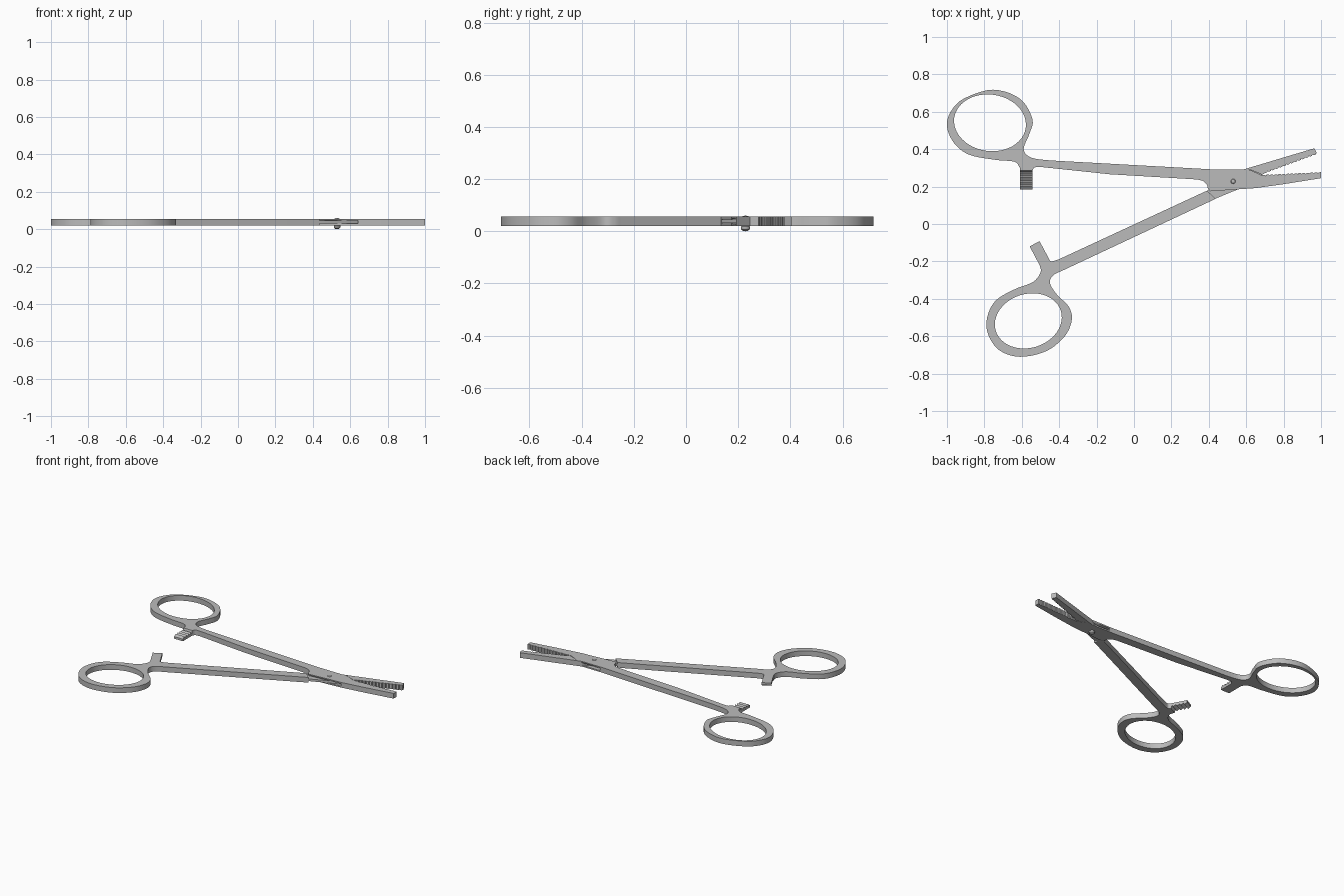
import bpy, bmesh
from math import sin, cos, pi, radians
from mathutils import Vector, Matrix

old = bpy.data.objects.get("Cube")
if old:
    bpy.data.objects.remove(old, do_unlink=True)

steel = bpy.data.materials.new("brushed steel")
steel.use_nodes = True
steel.diffuse_color = (0.5, 0.5, 0.5, 1)
steel.node_tree.nodes["Principled BSDF"].inputs["Base Color"].default_value = (0.5, 0.5, 0.5, 1)

BOTTOM, TOP = 0.021, 0.056
MID = (BOTTOM + TOP) / 2


def smooth(points, steps=5):
    """Rounded path through the points."""
    p = [Vector(q) for q in [points[0]] + points + [points[-1]]]
    out = []
    for a, b, c, d in zip(p, p[1:], p[2:], p[3:]):
        for i in range(steps):
            t = i / steps
            out.append((b * 2 + (c - a) * t + (a * 2 - b * 5 + c * 4 - d) * t * t
                        + (b * 3 - a - c * 3 + d) * t ** 3) / 2)
    return out + [p[-1]]


def ellipse(cx, cy, rx, ry, tilt, n=48):
    turn = Matrix.Rotation(radians(tilt), 2)
    return [Vector((cx, cy)) + turn @ Vector((rx * cos(2 * pi * i / n), ry * sin(2 * pi * i / n)))
            for i in range(n)]


def serrated(a, b, inward, n=14):
    """Gripping teeth along a jaw edge."""
    a, b, inward = Vector(a), Vector(b), Vector(inward)
    out = []
    for i in range(n):
        out += [a.lerp(b, i / n), a.lerp(b, (i + 0.6) / n), a.lerp(b, (i + 0.8) / n) + inward]
    return out + [b]


def shade(obj):
    bpy.ops.object.select_all(action="DESELECT")
    obj.select_set(True)
    bpy.context.view_layer.objects.active = obj
    bpy.ops.object.shade_smooth_by_angle(angle=radians(30))


def plate(name, loops, z0=BOTTOM, z1=TOP, matrix=None):
    """Filled outline with optional holes, extruded between two heights."""
    curve = bpy.data.curves.new(name, "CURVE")
    curve.dimensions = "2D"
    curve.fill_mode = "BOTH"
    curve.extrude = (z1 - z0) / 2
    for loop in loops:
        spline = curve.splines.new("POLY")
        spline.points.add(len(loop) - 1)
        for point, co in zip(spline.points, loop):
            point.co = (co[0], co[1], 0, 1)
        spline.use_cyclic_u = True
    temp = bpy.data.objects.new(name + "_outline", curve)
    bpy.context.collection.objects.link(temp)
    graph = bpy.context.evaluated_depsgraph_get()
    mesh = bpy.data.meshes.new_from_object(temp.evaluated_get(graph))
    bpy.data.objects.remove(temp, do_unlink=True)
    mesh.transform(matrix or Matrix.Translation((0, 0, (z0 + z1) / 2)))
    bm = bmesh.new()
    bm.from_mesh(mesh)
    bmesh.ops.remove_doubles(bm, verts=bm.verts, dist=0.00002)
    bmesh.ops.recalc_face_normals(bm, faces=bm.faces)
    bm.to_mesh(mesh)
    bm.free()
    mesh.materials.clear()
    mesh.materials.append(steel)
    obj = bpy.data.objects.new(name, mesh)
    bpy.context.collection.objects.link(obj)
    shade(obj)
    return obj


def ratchet(name, base, angle, length, width, side):
    """Locking tab with saw teeth on its upper (side=1) or lower (side=-1) face."""
    back, low, high = -side * (TOP - MID), -side * 0.003, side * 0.009
    profile = [(0, back), (length, back)]
    for i in range(4, 0, -1):
        end = length * (0.25 + 0.75 * i / 4)
        profile += [(end, low), (end - length * 0.13, high)]
    profile += [(length * 0.25, low), (length * 0.2, -back), (0, -back)]
    matrix = (Matrix.Translation((base[0], base[1], MID))
              @ Matrix.Rotation(radians(angle), 4, "Z") @ Matrix.Rotation(pi / 2, 4, "X"))
    return plate(name, [profile], -width / 2, width / 2, matrix)


# Rear half: finger ring, shank, slotted box and lower jaw in one outline
ring = smooth([(-0.45, 0.34), (-0.55, 0.355), (-0.59, 0.4), (-0.56, 0.48), (-0.543, 0.56),
               (-0.61, 0.67), (-0.755, 0.718), (-0.91, 0.67), (-0.98, 0.6), (-1, 0.52),
               (-0.96, 0.43), (-0.88, 0.37), (-0.74, 0.343), (-0.64, 0.333), (-0.61, 0.3)])
root = smooth([(-0.543, 0.285), (-0.53, 0.303), (-0.49, 0.304)])
inside = [(-0.13, 0.266), (0.34, 0.238)] + smooth([(0.37, 0.23), (0.39, 0.21), (0.395, 0.19), (0.41, 0.175)])
jaw = [(0.65, 0.192), (0.8, 0.213), (1, 0.245)] + serrated((1, 0.277), (0.7, 0.263), (0, -0.006))
box_end = [(0.68, 0.262), (0.62, 0.29), (0.42, 0.292)]
rear_half = plate("rear_handle_and_jaw", [ring + root + inside + jaw + box_end,
                                          ellipse(-0.77, 0.541, 0.193, 0.151, -8)])

# Slot through the box joint
cutter = plate("joint_slot_cutter", [[(0.41, 0.1), (0.63, 0.1), (0.67, 0.4), (0.46, 0.4)]],
               MID - 0.008, MID + 0.008)
cutter.hide_render = True
cutter.hide_set(True)
slot = rear_half.modifiers.new("slot", "BOOLEAN")
slot.operation = "DIFFERENCE"
slot.object = cutter

# Front half: finger ring and shank
ring = smooth([(-0.38, -0.248), (-0.43, -0.273), (-0.45, -0.315), (-0.41, -0.38), (-0.35, -0.44),
               (-0.332, -0.51), (-0.37, -0.6), (-0.47, -0.68), (-0.61, -0.71), (-0.72, -0.675),
               (-0.78, -0.59), (-0.785, -0.5), (-0.74, -0.41), (-0.64, -0.35), (-0.54, -0.31),
               (-0.5, -0.26), (-0.503, -0.225)])
root = smooth([(-0.455, -0.19), (-0.44, -0.2), (-0.4, -0.188)])
plate("front_handle", [ring + root + [(0.34, 0.155), (0.39, 0.178), (0.437, 0.135)],
                       ellipse(-0.565, -0.518, 0.182, 0.144, 17)])

# Thin tongue passing through the slot, and the upper jaw beyond it
plate("joint_tongue", [[(0.37, 0.165), (0.41, 0.125), (0.64, 0.22), (0.7, 0.278), (0.64, 0.3), (0.55, 0.278)]],
      MID - 0.0075, MID + 0.0075)
plate("front_jaw", [[(0.57, 0.287), (0.62, 0.291), (0.685, 0.264)]
                    + serrated((0.7, 0.272), (0.98, 0.375), (-0.002, 0.006)) + [(0.965, 0.405)]])

# Ratchet tabs
ratchet("rear_ratchet", (-0.577, 0.31), -90, 0.125, 0.066, 1)
ratchet("front_ratchet", (-0.468, -0.225), 118, 0.135, 0.06, -1)

# Pivot rivet with a domed underside
bm = bmesh.new()
profile = [(0, 0), (0.01, 0.002), (0.016, 0.007), (0.018, 0.013), (0.018, 0.018), (0.013, 0.021),
           (0.013, TOP), (0.01, 0.059), (0, 0.06)]
verts = [bm.verts.new((r, 0, z)) for r, z in profile]
edges = [bm.edges.new(pair) for pair in zip(verts, verts[1:])]
bmesh.ops.spin(bm, geom=verts + edges, cent=(0, 0, 0), axis=(0, 0, 1), angle=2 * pi, steps=24)
bmesh.ops.remove_doubles(bm, verts=bm.verts, dist=0.0001)
bmesh.ops.recalc_face_normals(bm, faces=bm.faces)
mesh = bpy.data.meshes.new("pivot_rivet")
bm.to_mesh(mesh)
bm.free()
mesh.materials.append(steel)
rivet = bpy.data.objects.new("pivot_rivet", mesh)
rivet.location = (0.53, 0.228, 0)
bpy.context.collection.objects.link(rivet)
shade(rivet)
